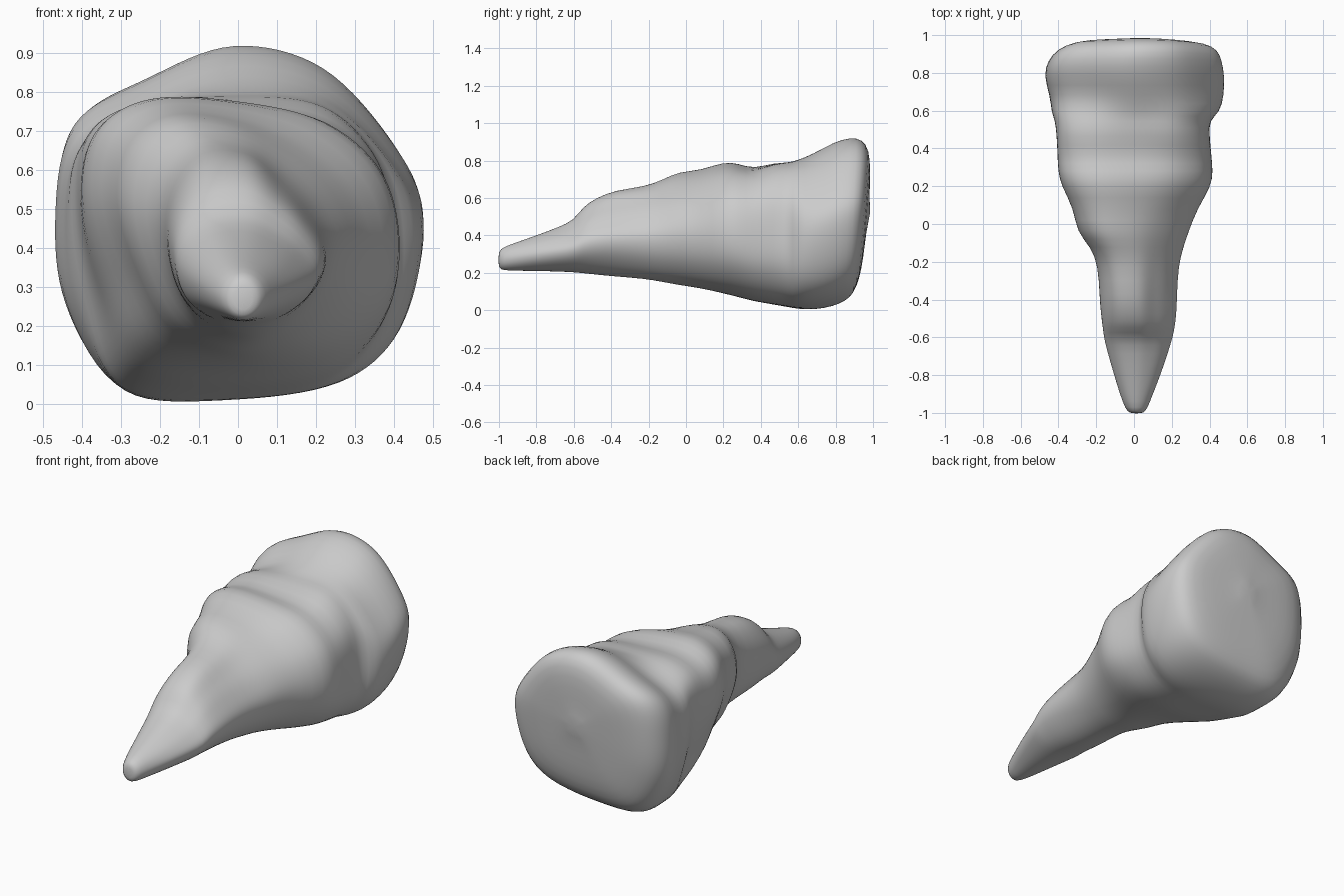
import bpy, bmesh, math

if "Cube" in bpy.data.objects:
    bpy.data.objects.remove(bpy.data.objects["Cube"])

# Cross-section shapes (x, z), counter-clockwise from the right side, keyed by y
SHAPES = [
    (-1.0, [(math.cos(i * math.pi / 6), math.sin(i * math.pi / 6)) for i in range(12)]),
    (-0.4, [(.225, .40), (.17, .49), (.11, .56), (.03, .635), (-.08, .635), (-.15, .56),
            (-.18, .45), (-.16, .31), (-.09, .22), (.02, .185), (.12, .22), (.205, .31)]),
    (0.0, [(.32, .42), (.27, .55), (.15, .655), (0, .725), (-.17, .745), (-.28, .67),
           (-.31, .52), (-.25, .34), (-.16, .20), (0, .135), (.16, .17), (.28, .28)]),
    (0.52, [(.42, .42), (.385, .64), (.24, .78), (0, .795), (-.25, .785), (-.39, .70),
            (-.41, .50), (-.36, .27), (-.29, .06), (0, .03), (.26, .07), (.40, .22)]),
    (0.66, [(.475, .47), (.41, .65), (.22, .86), (-.02, .92), (-.25, .83), (-.43, .72),
            (-.475, .50), (-.45, .25), (-.31, .03), (-.05, .01), (.25, .06), (.41, .20)]),
]

# Extents along the spike: y, left, right, bottom, top
SECTIONS = [
    (-1.0, -.025, .05, .225, .315), (-.98, -.045, .07, .213, .337),
    (-.90, -.075, .10, .211, .365), (-.80, -.105, .14, .21, .40),
    (-.68, -.14, .18, .207, .445), (-.60, -.16, .205, .203, .48),
    (-.55, -.165, .215, .198, .555), (-.48, -.175, .225, .19, .60),
    (-.38, -.183, .228, .18, .643), (-.22, -.19, .235, .168, .66),
    (-.12, -.23, .262, .15, .70), (-.04, -.305, .29, .135, .742),
    (.08, -.318, .335, .118, .748), (.20, -.385, .41, .09, .795),
    (.28, -.403, .418, .07, .785), (.36, -.405, .41, .048, .755),
    (.47, -.41, .40, .03, .79), (.55, -.418, .398, .016, .79),
    (.59, -.438, .455, .008, .80), (.68, -.445, .478, 0, .835),
    (.79, -.480, .480, .02, .90), (.88, -.455, .465, .05, .925),
    (.94, -.41, .445, .085, .915), (.98, -.33, .385, .17, .86),
    (.995, -.20, .25, .28, .74), (1.0, -.08, .12, .42, .62),
]
SUB = 4


def shape_at(y):
    """Blend between neighbouring keyed cross-sections."""
    if y >= SHAPES[-1][0]:
        return SHAPES[-1][1]
    for (y0, a), (y1, b) in zip(SHAPES, SHAPES[1:]):
        if y <= y1:
            t = (y - y0) / (y1 - y0)
            a, b = unit(a), unit(b)
            return [tuple(p + (q - p) * t for p, q in zip(u, v)) for u, v in zip(a, b)]


def unit(pts):
    """Fit a closed outline to the unit square."""
    axes = []
    for k in range(2):
        vals = [p[k] for p in pts]
        lo, hi = min(vals), max(vals)
        axes.append([(v - lo) / (hi - lo) for v in vals])
    return list(zip(*axes))


def smooth_loop(pts):
    """Closed Catmull-Rom curve through the points."""
    n, out = len(pts), []
    for i in range(n):
        p = [pts[(i + k) % n] for k in (-1, 0, 1, 2)]
        for s in range(SUB):
            t = s / SUB
            out.append(tuple(
                .5 * (2 * b + (c - a) * t + (2 * a - 5 * b + 4 * c - d) * t * t
                      + (3 * b - a - 3 * c + d) * t ** 3) for a, b, c, d in zip(*p)))
    return out


# Loft the horn-like body
bm = bmesh.new()
rings = []
for y, l, r, b, t in SECTIONS:
    ring = []
    for u, v in unit(smooth_loop(shape_at(y))):
        z = b + (t - b) * v
        lean = max(0, (y - .8) / .2) * .055 * (z - .85) / .65  # slanted back face
        ring.append(bm.verts.new((l + (r - l) * u, y + min(lean, 0), z)))
    rings.append(ring)
n = len(rings[0])
for a, b in zip(rings, rings[1:]):
    for i in range(n):
        j = (i + 1) % n
        bm.faces.new((a[i], a[j], b[j], b[i]))

# Close the tip and the broad back
for ring, y in ((rings[0], -1.003), (rings[-1], .985)):
    c = sum((v.co for v in ring), ring[0].co * 0) / n
    centre = bm.verts.new((c.x, y, c.z))
    for i in range(n):
        bm.faces.new((ring[i], ring[(i + 1) % n], centre))
bmesh.ops.recalc_face_normals(bm, faces=bm.faces)

mesh = bpy.data.meshes.new("rock_spike")
bm.to_mesh(mesh)
bm.free()
for f in mesh.polygons:
    f.use_smooth = True
spike = bpy.data.objects.new("rock_spike", mesh)
bpy.context.collection.objects.link(spike)
sub = spike.modifiers.new("smooth_surface", 'SUBSURF')
sub.levels = sub.render_levels = 1
